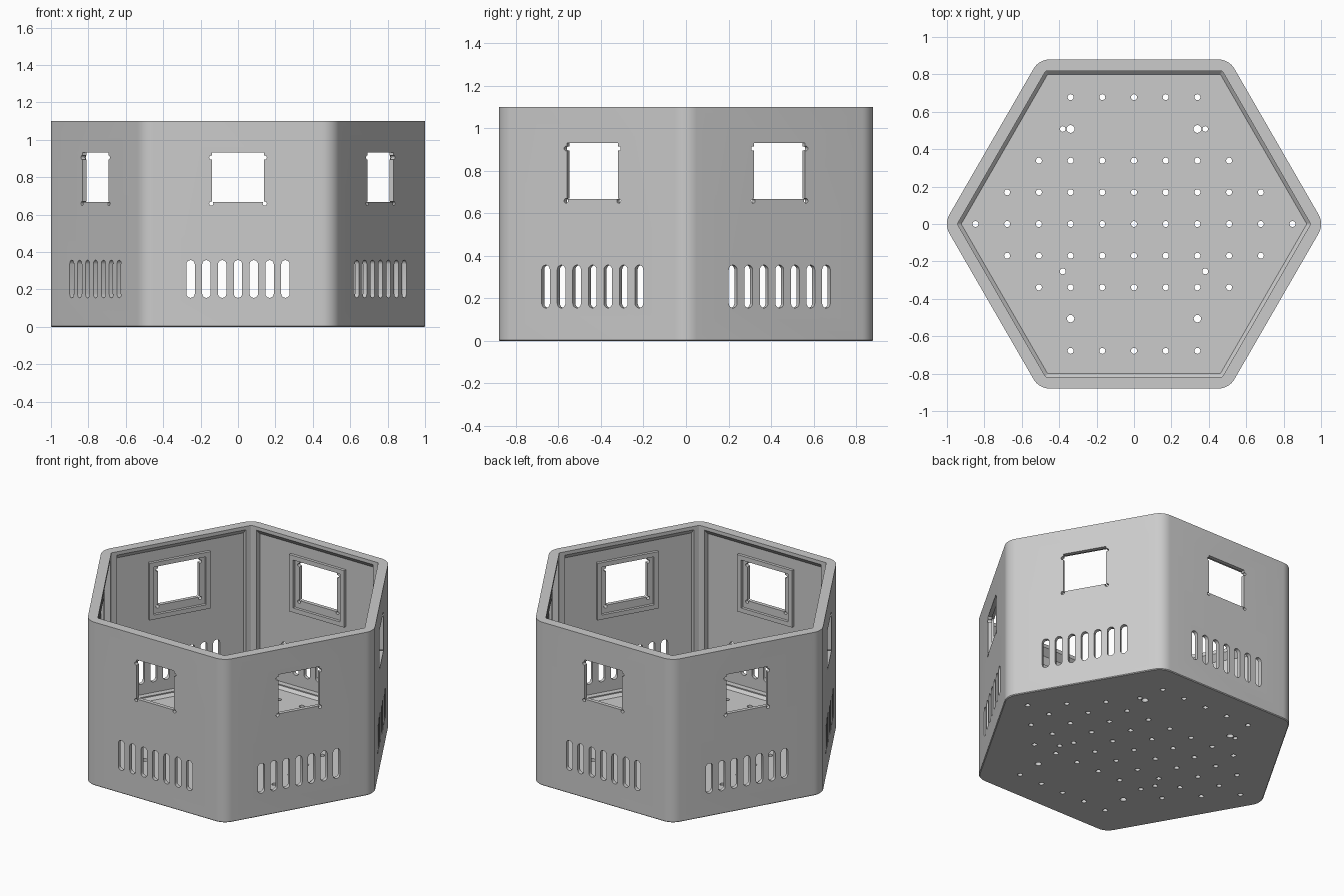
import bpy, bmesh, math
from mathutils import Matrix, Vector

cube = bpy.data.objects.get("Cube")
if cube:
    bpy.data.objects.remove(cube, do_unlink=True)

HEIGHT, APOTHEM, INNER, THIN, FLOOR = 1.1, 0.88, 0.818, 0.855, 0.06
WALLS = [Matrix.Rotation(math.radians(60 * k), 4, 'Z') @ Matrix.Rotation(math.pi / 2, 4, 'X')
         for k in range(6)]
# Swaps width and depth, so that an outline can be drawn as a wall section
SECTION = Matrix(((0, 0, 1, 0), (0, 1, 0, 0), (1, 0, 0, 0), (0, 0, 0, 1)))


def make_object(name, bm):
    bmesh.ops.recalc_face_normals(bm, faces=bm.faces)
    mesh = bpy.data.meshes.new(name)
    bm.to_mesh(mesh)
    bm.free()
    obj = bpy.data.objects.new(name, mesh)
    bpy.context.collection.objects.link(obj)
    return obj


def hex_ring(bm, apothem, radius, z, steps=8):
    """Hexagon with rounded corners, as a closed ring of vertices."""
    ring = []
    centre = (apothem - radius) / math.cos(math.pi / 6)
    for k in range(6):
        a = math.radians(60 * k)
        for i in range(steps + 1):
            b = a + math.radians(-30 + 60 * i / steps)
            ring.append(bm.verts.new((centre * math.cos(a) + radius * math.cos(b),
                                      centre * math.sin(a) + radius * math.sin(b), z)))
    return ring


def prism(bm, outline, matrix, near, far):
    """Extrude a flat outline between two depths."""
    a, b = [[bm.verts.new(matrix @ Vector((u, v, d))) for u, v in outline] for d in (near, far)]
    bm.faces.new(a)
    bm.faces.new(b)
    for i in range(len(a)):
        j = (i + 1) % len(a)
        bm.faces.new((a[i], a[j], b[j], b[i]))


def rect(half, low, high):
    return [(-half, low), (half, low), (half, high), (-half, high)]


def circle(u, v, r, n=16):
    return [(u + r * math.cos(2 * math.pi * i / n), v + r * math.sin(2 * math.pi * i / n))
            for i in range(n)]


def slot(u, low, high, r, n=8):
    ends = [(high - r, 0), (low + r, math.pi)]
    return [(u + r * math.cos(s + math.pi * i / n), v + r * math.sin(s + math.pi * i / n))
            for v, s in ends for i in range(n + 1)]


# Shell: rings from the underside, up the outside, over the rim and down to the floor chamfer
bm = bmesh.new()
profile = [(APOTHEM - 0.005, 0.095, 0), (APOTHEM, 0.1, 0.005), (APOTHEM, 0.1, HEIGHT),
           (INNER, 0.01, HEIGHT), (INNER, 0.01, FLOOR + 0.018), (0.8, 0.01, FLOOR)]
rings = [hex_ring(bm, *p) for p in profile]
for low, high in zip(rings, rings[1:]):
    for i in range(len(low)):
        j = (i + 1) % len(low)
        bm.faces.new((low[i], low[j], high[j], high[i]))
bm.faces.new(rings[0])
bm.faces.new(rings[-1])
shell = make_object("hexagonal_housing", bm)

# Helpers, each made only of separate solids, applied in order
helpers = []


def wall_helper(name, outlines, near, far, operation='DIFFERENCE', frame=Matrix.Identity(4)):
    bm = bmesh.new()
    for wall in WALLS:
        for outline in outlines:
            prism(bm, outline, wall @ frame, near, far)
    helpers.append((make_object(name, bm), operation))


# Pocket that thins each wall between the corner posts, with a sloped top under the rim
pocket = [(0.78, 0.085), (THIN, 0.085), (THIN, 1.04), (INNER, 1.077), (0.78, 1.077)]
wall_helper("wall_pocket_cutter", [pocket], -0.435, 0.435, frame=SECTION)

# Raised frame inside, window opening and its corner holes
wall_helper("window_frame_block", [rect(0.205, 0.585, 0.968)], 0.836, 0.865, 'UNION')
wall_helper("window_frame_cutter", [rect(0.175, 0.615, 0.938)], 0.75, THIN - 0.0005)
wall_helper("window_cutter", [rect(0.139, 0.667, 0.931)], 0.74, 0.95)
wall_helper("corner_hole_cutter",
            [circle(s * 0.143, z, 0.011) for s in (-1, 1) for z in (0.659, 0.905)], 0.73, 0.96)

# Seven ventilation slots per wall
wall_helper("vent_slot_cutter",
            [slot(0.0845 * i, 0.155, 0.357, 0.0225) for i in range(-3, 4)], 0.7, 0.95)

# Floor holes: a regular grid plus mounting holes
PITCH = 0.1695
holes = []
for row, reach in {0: 5, 1: 4, 2: 3, 4: 2}.items():
    for side in ((1, -1) if row else (1,)):
        holes += [(PITCH * i, PITCH * row * side, 0.016) for i in range(-reach, reach + 1)]
for s in (-1, 1):
    holes += [(s * 0.339, 0.508, 0.021), (s * 0.381, 0.508, 0.015),
              (s * 0.381, -0.253, 0.016), (s * 0.339, -0.506, 0.02)]
bm = bmesh.new()
for x, y, r in holes:
    prism(bm, circle(x, y, r), Matrix.Identity(4), -0.1, 0.12)
helpers.append((make_object("floor_hole_cutter", bm), 'DIFFERENCE'))

for helper, operation in helpers:
    helper.hide_render = True
    mod = shell.modifiers.new(helper.name, 'BOOLEAN')
    mod.operation = operation
    mod.solver = 'EXACT'
    mod.object = helper

# Keep the cut result and drop the helpers
bpy.context.view_layer.update()
cut_mesh = bpy.data.meshes.new_from_object(
    shell.evaluated_get(bpy.context.evaluated_depsgraph_get()))
shell.modifiers.clear()
shell.data = cut_mesh
for helper, operation in helpers:
    bpy.data.objects.remove(helper, do_unlink=True)

# Colour and shading
grey = bpy.data.materials.new("light_grey")
grey.use_nodes = True
colour = (0.6, 0.6, 0.6, 1)
grey.diffuse_color = colour
grey.node_tree.nodes["Principled BSDF"].inputs["Base Color"].default_value = colour
shell.data.materials.clear()
shell.data.materials.append(grey)
for obj in bpy.context.selected_objects:
    obj.select_set(False)
shell.select_set(True)
bpy.context.view_layer.objects.active = shell
bpy.ops.object.shade_smooth_by_angle(angle=math.radians(30))
